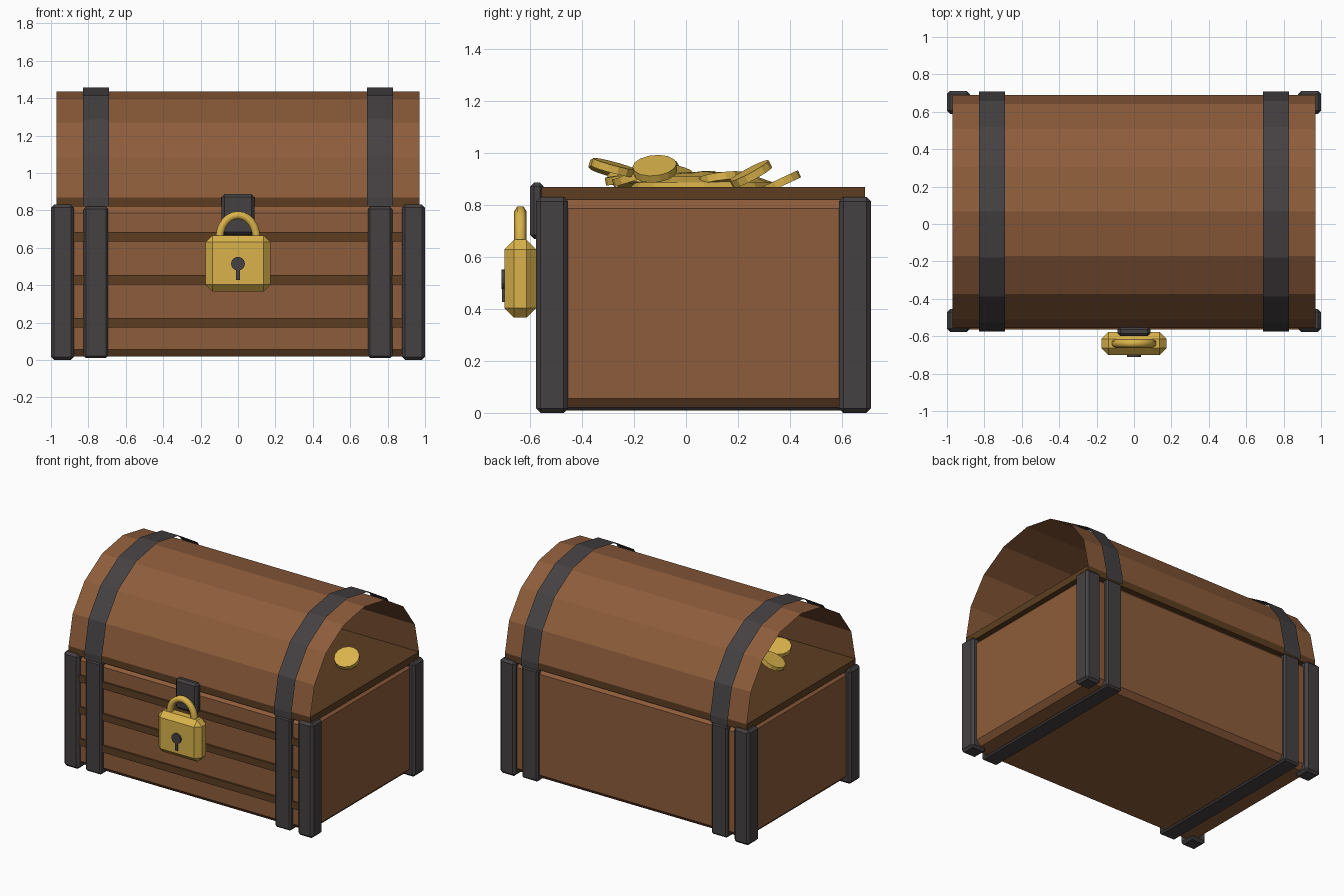
import bpy, bmesh, math, random
from mathutils import Matrix, Euler

if "Cube" in bpy.data.objects:
    bpy.data.objects.remove(bpy.data.objects["Cube"])


def material(name, r, g, b):
    m = bpy.data.materials.new(name)
    m.use_nodes = True
    m.diffuse_color = (r, g, b, 1)
    m.node_tree.nodes["Principled BSDF"].inputs["Base Color"].default_value = (r, g, b, 1)
    return m


WOOD = material("warm wood", 0.27, 0.108, 0.043)
TRIM = material("dark wood", 0.11, 0.048, 0.015)
IRON = material("dark iron", 0.06, 0.053, 0.055)
GOLD = material("gold", 0.70, 0.45, 0.07)


def finish(name, bm, mat):
    bmesh.ops.recalc_face_normals(bm, faces=bm.faces)
    mesh = bpy.data.meshes.new(name)
    bm.to_mesh(mesh)
    bm.free()
    mesh.materials.append(mat)
    ob = bpy.data.objects.new(name, mesh)
    bpy.context.collection.objects.link(ob)
    return ob


def box(name, mat, x, y, z, bevel=0):
    """Box from (min, max) ranges, with optional chamfered edges."""
    bm = bmesh.new()
    bmesh.ops.create_cube(bm, size=1)
    for v in bm.verts:
        for i, (lo, hi) in enumerate((x, y, z)):
            v.co[i] = lo if v.co[i] < 0 else hi
    if bevel:
        bmesh.ops.bevel(bm, geom=bm.edges[:], offset=bevel, segments=1,
                        affect='EDGES', profile=0.5)
    return finish(name, bm, mat)


MID_Y = 0.0665


def arch(name, mat, x0, x1, radius, height, base, drop=0):
    """Open arched sheet running along x."""
    pts = [(MID_Y - radius * math.cos(math.pi * i / 8),
            base + height * math.sin(math.pi * i / 8)) for i in range(9)]
    if drop:
        pts = [(pts[0][0], base - drop)] + pts + [(pts[-1][0], base - drop)]
    bm = bmesh.new()
    rows = [[bm.verts.new((x, y, z)) for x in (x0, x1)] for y, z in pts]
    for a, b in zip(rows, rows[1:]):
        bm.faces.new((a[0], a[1], b[1], b[0]))
    ob = finish(name, bm, mat)
    # Outward-facing normals on the sheet
    if ob.data.polygons[len(ob.data.polygons) // 2].normal.z < 0:
        ob.data.flip_normals()
    return ob


# Chest body, rim and arched lid
box("chest_body", WOOD, (-0.965, 0.965), (-0.55, 0.685), (0.02, 0.823), 0.036)
box("rim", TRIM, (-0.97, 0.97), (-0.556, 0.689), (0.82, 0.87))
arch("lid", WOOD, -0.97, 0.97, 0.6225, 0.566, 0.87)

# Front slats
for i in range(3):
    z = 0.175 + 0.23 * i
    box(f"front_slat_{i + 1}", TRIM, (-0.88, 0.88), (-0.564, -0.53), (z, z + 0.05))

# Iron straps and corner posts on both sides
for side, s in (("left", 1), ("right", -1)):
    strap = sorted((s * 0.695, s * 0.825))
    box(f"{side}_front_strap", IRON, strap, (-0.575, -0.52), (0.01, 0.82), 0.012)
    box(f"{side}_back_strap", IRON, strap, (0.65, 0.708), (0.01, 0.82), 0.012)
    box(f"{side}_bottom_strap", IRON, strap, (-0.57, 0.70), (0.01, 0.06), 0.012)
    arch(f"{side}_lid_strap", IRON, s * 0.69, s * 0.83, 0.641, 0.588, 0.87, 0.05)
    post = sorted((s * 0.877, s * 1.0))
    box(f"{side}_front_post", IRON, post, (-0.577, -0.454), (0, 0.832), 0.017)
    box(f"{side}_back_post", IRON, post, (0.589, 0.712), (0, 0.832), 0.017)

# Hasp and padlock
box("hasp", IRON, (-0.088, 0.088), (-0.60, -0.548), (0.67, 0.887), 0.015)
box("padlock_body", GOLD, (-0.174, 0.174), (-0.70, -0.577), (0.367, 0.667), 0.037)

curve = bpy.data.curves.new("padlock_shackle", 'CURVE')
curve.dimensions = '3D'
curve.bevel_depth = 0.024
curve.bevel_resolution = 1
curve.use_fill_caps = True
spline = curve.splines.new('POLY')
STEPS = 12
spline.points.add(STEPS)
for i, p in enumerate(spline.points):
    a = math.pi * i / STEPS
    p.co = (0.098 * math.cos(a), -0.638, 0.655 + 0.12 * math.sin(a), 1)
curve.materials.append(GOLD)
bpy.context.collection.objects.link(bpy.data.objects.new("padlock_shackle", curve))

# Keyhole plate
bm = bmesh.new()
bmesh.ops.create_cone(bm, cap_ends=True, segments=16, radius1=0.037, radius2=0.037, depth=0.02,
                      matrix=Matrix.Translation((0, -0.70, 0.515)) @ Matrix.Rotation(math.pi / 2, 4, 'X'))
finish("keyhole_round", bm, IRON)
box("keyhole_slot", IRON, (-0.01, 0.01), (-0.709, -0.69), (0.428, 0.50))

# Treasure: low mound with coins lying on it
bm = bmesh.new()
bmesh.ops.create_uvsphere(bm, u_segments=16, v_segments=8, radius=1,
                          matrix=Matrix.Translation((0, 0.07, 0.86)) @ Matrix.Diagonal((0.5, 0.29, 0.07, 1)))
finish("gold_mound", bm, GOLD)


def coin(name, x, y, z, tilt_x, tilt_y):
    bm = bmesh.new()
    rot = Euler((math.radians(tilt_x), math.radians(tilt_y), 0)).to_matrix().to_4x4()
    bmesh.ops.create_cone(bm, cap_ends=True, segments=14, radius1=0.085, radius2=0.085,
                          depth=0.03, matrix=Matrix.Translation((x, y, z)) @ rot)
    return finish(name, bm, GOLD)


COINS = [
    (0.70, 0.25, 0.92, 28, 8), (0.35, 0.36, 0.885, 25, 0),
    (-0.54, -0.29, 0.94, -14, -10), (-0.62, -0.11, 0.93, 8, -25),
    (0.45, -0.12, 0.94, 5, 28), (0.30, -0.28, 0.945, -15, 5),
    (0.25, -0.20, 0.91, 18, 0), (-0.20, -0.06, 0.93, -12, 10),
]
for i, c in enumerate(COINS):
    coin(f"coin_{i + 1}", *c)
random.seed(4)
for i in range(8):
    coin(f"loose_coin_{i + 1}", random.uniform(-0.45, 0.45), random.uniform(-0.27, 0.22),
         random.uniform(0.885, 0.905), random.uniform(-12, 12), random.uniform(-12, 12))
